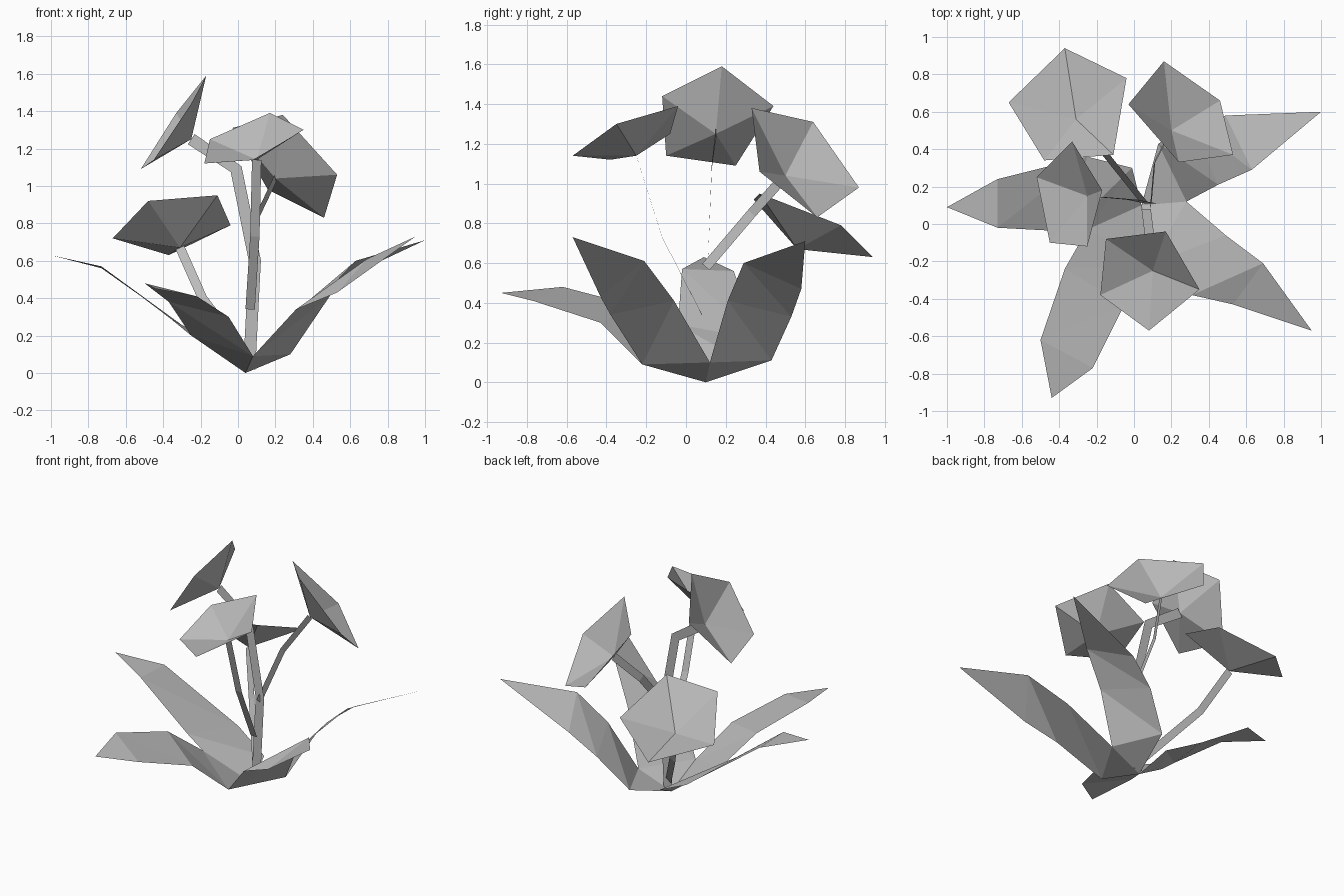
import bpy
from mathutils import Vector

default_cube = bpy.data.objects.get("Cube")
if default_cube:
    bpy.data.objects.remove(default_cube, do_unlink=True)

# One plain grey for the whole plant
grey = bpy.data.materials.new("plain_grey")
grey.use_nodes = True
colour = (0.5, 0.5, 0.5, 1)
grey.diffuse_color = colour
for node in grey.node_tree.nodes:
    if node.type == 'BSDF_PRINCIPLED':
        node.inputs["Base Color"].default_value = colour


def add_part(name, points, faces):
    """Create a flat shaded sheet object from points and faces."""
    mesh = bpy.data.meshes.new(name)
    mesh.from_pydata([tuple(p) for p in points], [], faces)
    mesh.materials.append(grey)
    mesh.update()
    part = bpy.data.objects.new(name, mesh)
    bpy.context.collection.objects.link(part)
    return part


def add_leaf(name, root, long_edge, short_edge, tip):
    """Pointed leaf: a root point, facets between two edges, then a tip.
    Each facet is folded from the short edge up to the long edge."""
    rows = len(long_edge)
    points = [root, *long_edge, *short_edge, tip]
    last = len(points) - 1
    faces = [(0, 1 + rows, 1)]
    for i in range(1, rows):
        low, high = i, i + 1
        faces.append((low, low + rows, high))
        faces.append((low + rows, high + rows, high))
    faces.append((rows, rows + rows, last))
    return add_part(name, points, faces)


def add_flower(name, throat, rim):
    """Open shallow funnel: a throat point fanned out to the rim."""
    count = len(rim)
    faces = [(0, 1 + i, 1 + (i + 1) % count) for i in range(count)]
    return add_part(name, [throat, *rim], faces)


def add_stem(name, path, facing, width=0.05):
    """Flat ribbon that follows a path, its broad side turned to facing."""
    path = [Vector(p) for p in path]
    points, faces = [], []
    for i, point in enumerate(path):
        along = path[min(i + 1, len(path) - 1)] - path[max(i - 1, 0)]
        side = along.cross(Vector(facing)).normalized() * width / 2
        points += [point - side, point + side]
        if i:
            k = 2 * i
            faces.append((k - 2, k - 1, k + 1, k))
    return add_part(name, points, faces)


# Leaves: neighbours share their lowest corner points
root = (0.04, 0.1, 0)
corner_front = (0.08, -0.22, 0.09)
corner_left = (0.28, 0.12, 0.1)
corner_back = (0.13, 0.43, 0.11)
corner_right = (-0.25, -0.03, 0.2)
corner_notch = (-0.01, 0.3, 0.1)

add_leaf("front_left_leaf", root,
         [corner_left, (0.49, -0.06, 0.41), (0.69, -0.21, 0.61)],
         [corner_front, (0.31, -0.38, 0.34), (0.53, -0.43, 0.43)],
         (0.95, -0.57, 0.73))
add_leaf("back_left_leaf", root,
         [corner_left, (0.45, 0.21, 0.41), (0.63, 0.29, 0.6)],
         [corner_back, (0.31, 0.53, 0.33), (0.49, 0.58, 0.47)],
         (1, 0.6, 0.71))
add_leaf("front_right_leaf", root,
         [corner_right, (-0.37, -0.24, 0.38), (-0.5, -0.62, 0.48)],
         [corner_front, (-0.05, -0.43, 0.3), (-0.22, -0.77, 0.41)],
         (-0.44, -0.93, 0.45))
add_leaf("right_leaf", root,
         [corner_right, (-0.36, -0.04, 0.29), (-0.73, -0.02, 0.57)],
         [corner_notch, (-0.25, 0.36, 0.22), (-0.73, 0.24, 0.56)],
         (-1, 0.09, 0.63))

# Flowers: five sided funnels tilted in different directions
throat_low = (-0.31, 0.56, 0.67)
throat_high = (-0.25, 0.15, 1.25)
throat_back = (0.2, 0.5, 1.04)
throat_front = (0.1, -0.25, 1.14)

add_flower("low_flower", throat_low,
           [(-0.37, 0.94, 0.63), (-0.67, 0.65, 0.72), (-0.48, 0.34, 0.92),
            (-0.11, 0.37, 0.95), (-0.04, 0.78, 0.79)])
add_flower("high_flower", throat_high,
           [(-0.17, 0.18, 1.59), (-0.33, 0.44, 1.39), (-0.52, 0.25, 1.09),
            (-0.45, -0.1, 1.14), (-0.25, -0.12, 1.44)])
add_flower("back_flower", throat_back,
           [(0.16, 0.87, 0.98), (-0.03, 0.64, 1.31), (0.24, 0.33, 1.38),
            (0.53, 0.37, 1.06), (0.46, 0.66, 0.83)])
add_flower("front_flower", throat_front,
           [(0.17, -0.04, 1.39), (-0.15, -0.08, 1.25), (-0.18, -0.38, 1.12),
            (0.08, -0.57, 1.14), (0.35, -0.35, 1.3)])

# Stems: one main ribbon and three side ribbons
front, up = (0, -1, 0), (0, 0, 1)
add_stem("main_stem",
         [(0.06, 0.11, 0.02), (0.09, 0.11, 0.6), (-0.01, 0.13, 1.09),
          throat_high], front, 0.065)
add_stem("front_stem",
         [(0.065, 0.08, 0.34), (0.09, -0.12, 0.73), throat_front], front)
add_stem("back_stem",
         [(0.09, 0.1, 0.58), (0.11, 0.33, 0.85), throat_back], (1, 0, 0.3))
add_stem("low_stem",
         [(0.05, 0.12, 0.08), (-0.19, 0.42, 0.4), throat_low], front)
